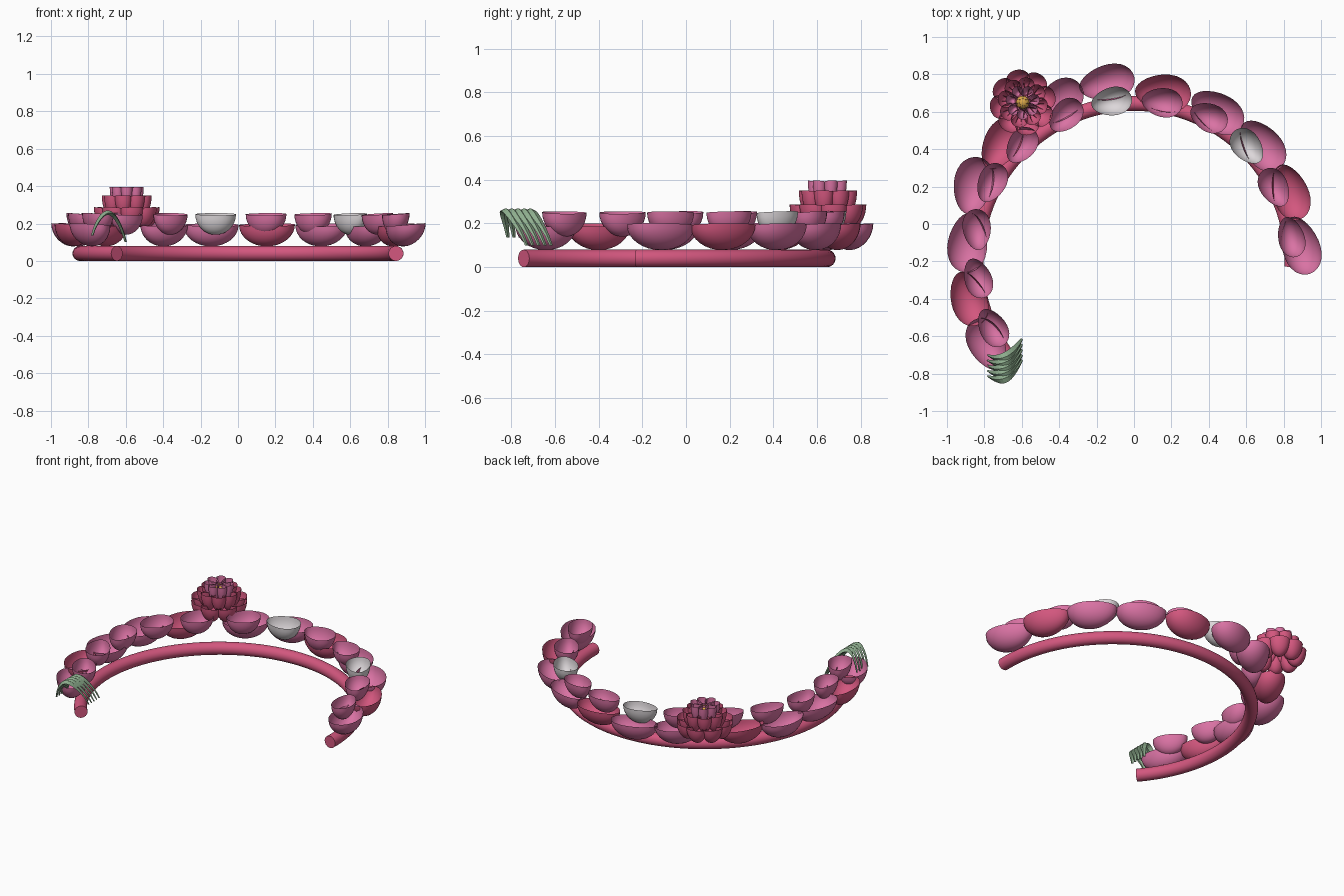
import bpy, bmesh, math
from mathutils import Vector

if "Cube" in bpy.data.objects:
    bpy.data.objects.remove(bpy.data.objects["Cube"])


def material(name, rgb):
    m = bpy.data.materials.new(name)
    m.diffuse_color = (*rgb, 1)
    m.use_nodes = True
    m.node_tree.nodes["Principled BSDF"].inputs["Base Color"].default_value = m.diffuse_color
    return m


PINK = material("petal pink", (0.70, 0.17, 0.37))
ROSE = material("deep rose", (0.65, 0.095, 0.21))
WHITE = material("petal white", (0.72, 0.68, 0.70))
GREEN = material("leaf green", (0.27, 0.42, 0.27))
GOLD = material("stamen gold", (0.72, 0.40, 0.07))
CENTRE = Vector((0, -0.2, 0))


def finish(name, bm, mat, smooth=True):
    bmesh.ops.recalc_face_normals(bm, faces=bm.faces)
    me = bpy.data.meshes.new(name)
    for f in bm.faces:
        f.smooth = smooth and len(f.verts) < 5
    bm.to_mesh(me)
    bm.free()
    me.materials.append(mat)
    ob = bpy.data.objects.new(name, me)
    bpy.context.collection.objects.link(ob)
    return ob


def cup(name, x, y, length, width, rot, rim, depth, mat, slope=0.08, hub=CENTRE, egg=0.16):
    """Open egg-shaped petal cup; its wide end points along rot, its outer rim is raised."""
    bm = bmesh.new()
    a = math.radians(rot)
    out = Vector((x - hub.x, y - hub.y)).normalized()
    n, rows, prev = 28, 8, None
    for j in range(rows):
        lat = math.pi / 2 * j / rows
        r = math.cos(lat)
        ring = []
        for i in range(n):
            t = 2 * math.pi * i / n
            u, v = r * math.cos(t), r * math.sin(t)
            v *= 1 + egg * u
            u, v = u * length / 2, v * width / 2
            dx = u * math.cos(a) - v * math.sin(a)
            dy = u * math.sin(a) + v * math.cos(a)
            z = rim + slope * (dx * out.x + dy * out.y) - depth * math.sin(lat)
            ring.append(bm.verts.new((x + dx, y + dy, z)))
        if prev:
            for i in range(n):
                k = (i + 1) % n
                bm.faces.new((prev[i], prev[k], ring[k], ring[i]))
        prev = ring
    tip = bm.verts.new((x, y, rim - depth))
    for i in range(n):
        bm.faces.new((prev[i], tip, prev[(i + 1) % n]))
    return finish(name, bm, mat)


def sweep(name, frames, mat, n, smooth):
    """Skin elliptical sections given as (centre, side axis, up axis)."""
    bm = bmesh.new()
    rings = []
    for c, s, u in frames:
        rings.append([bm.verts.new(c + s * math.cos(2 * math.pi * i / n)
                                   + u * math.sin(2 * math.pi * i / n)) for i in range(n)])
    for p, q in zip(rings, rings[1:]):
        for i in range(n):
            k = (i + 1) % n
            bm.faces.new((p[i], p[k], q[k], q[i]))
    bm.faces.new(rings[0])
    bm.faces.new(rings[-1])
    return finish(name, bm, mat, smooth)


# Round open band
frames = []
for i in range(73):
    a = math.radians(-2 + 222 * i / 72)
    d = Vector((math.cos(a), math.sin(a), 0))
    frames.append((CENTRE + d * 0.845 + Vector((0, 0, 0.04)), d * 0.04, Vector((0, 0, 0.04))))
sweep("band", frames, ROSE, 24, True)

# Lower row of large petals: x, y, length, width, direction
lower = [
    (0.89, -0.115, 0.32, 0.20, -72), (0.835, 0.17, 0.31, 0.19, -70),
    (0.685, 0.42, 0.31, 0.20, -52), (0.445, 0.60, 0.31, 0.20, -32),
    (0.155, 0.70, 0.30, 0.20, -5), (-0.145, 0.755, 0.30, 0.19, 12),
    (-0.40, 0.655, 0.29, 0.20, 42), (-0.71, 0.43, 0.30, 0.19, 60),
    (-0.86, 0.205, 0.31, 0.21, 78), (-0.89, -0.10, 0.32, 0.21, -95),
    (-0.885, -0.40, 0.30, 0.19, -72), (-0.785, -0.645, 0.30, 0.19, 118)]
for i, p in enumerate(lower):
    cup(f"lower_petal_{i + 1}", *p, 0.193, 0.115, ROSE if i in (1, 4, 7, 10) else PINK)

# Upper row of small petals
upper = [
    (0.84, -0.07, 0.22, 0.14, -75), (0.75, 0.195, 0.22, 0.15, 118),
    (0.605, 0.415, 0.215, 0.15, 130), (0.40, 0.57, 0.21, 0.15, -25),
    (0.15, 0.65, 0.22, 0.155, -8), (-0.12, 0.655, 0.22, 0.15, 10),
    (-0.365, 0.58, 0.21, 0.15, 45), (-0.60, 0.42, 0.21, 0.15, 55),
    (-0.76, 0.22, 0.22, 0.15, 65), (-0.84, -0.03, 0.22, 0.15, 95),
    (-0.835, -0.29, 0.22, 0.145, -70), (-0.755, -0.555, 0.22, 0.145, -60)]
for i, p in enumerate(upper):
    cup(f"upper_petal_{i + 1}", *p, 0.25, 0.11, WHITE if i in (2, 5) else PINK)

# Layered blossom: count, ring radius, length, width, rim height, depth, colour
hub = Vector((-0.595, 0.65, 0))
layers = [(8, 0.115, 0.125, 0.125, 0.28, 0.10, ROSE),
          (8, 0.085, 0.10, 0.09, 0.345, 0.11, ROSE),
          (7, 0.055, 0.075, 0.06, 0.392, 0.11, PINK)]
for k, (count, rad, length, width, rim, depth, mat) in enumerate(layers):
    for i in range(count):
        a = 2 * math.pi * (i + 0.5 * (k % 2) + 0.25) / count
        cup(f"blossom_{k + 1}_petal_{i + 1}", hub.x + rad * math.cos(a), hub.y + rad * math.sin(a),
            length, width, math.degrees(a), rim, depth, mat, 0.12, hub)

# Blossom centre
bm = bmesh.new()
bmesh.ops.create_uvsphere(bm, u_segments=16, v_segments=10, radius=0.036)
bmesh.ops.translate(bm, verts=bm.verts, vec=hub + Vector((0, 0, 0.345)))
finish("blossom_centre", bm, GOLD)

# Arched leaf blades over the left end
for b in range(5):
    frames = []
    for i in range(15):
        t = i / 14
        c = Vector((-0.78 + 0.18 * t, -0.815 + 0.028 * b + 0.085 * t * t - 0.03 * math.sin(math.pi * t),
                    0.135 - 0.035 * t + 0.14 * math.sin(math.pi * t) ** 0.8))
        w = 0.008 + 0.018 * math.sin(math.pi * t)
        up = Vector((math.cos(math.pi * (1 - t)), 0, math.sin(math.pi * t)))
        frames.append((c, Vector((-0.4, 0.9, 0)) * w, up * (0.006 + 0.006 * math.sin(math.pi * t))))
    sweep(f"leaf_blade_{b + 1}", frames, GREEN, 4, False)
